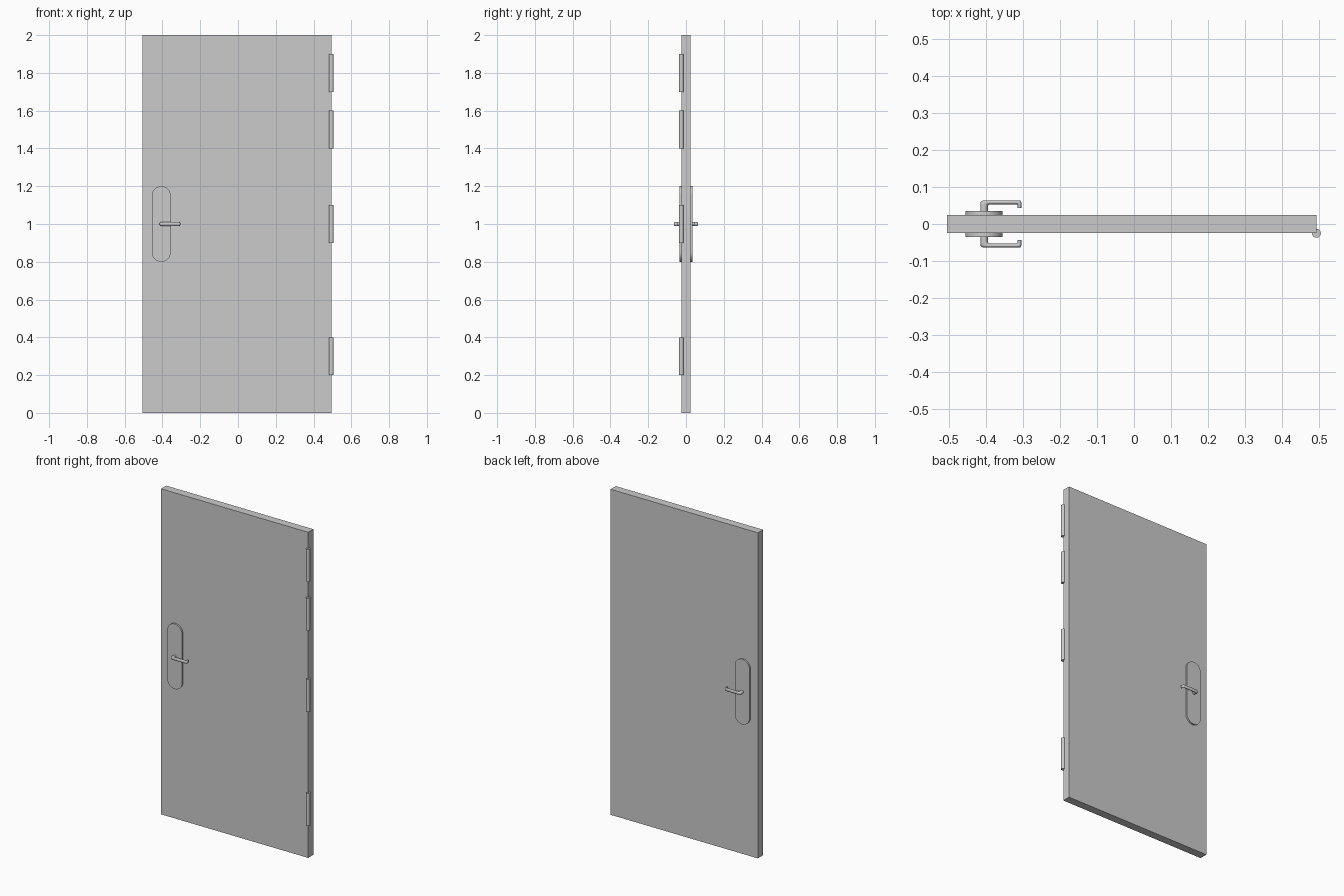
import bpy, bmesh
from math import sin, cos, pi, radians
from mathutils import Vector

if "Cube" in bpy.data.objects:
    bpy.data.objects.remove(bpy.data.objects["Cube"])

DOOR_L, DOOR_R, HALF_T = -0.506, 0.494, 0.025
LOCK_X, LOCK_Z = -0.406, 1.0


def finish(name, bm, mirror=False, smooth=True):
    bmesh.ops.recalc_face_normals(bm, faces=bm.faces[:])
    me = bpy.data.meshes.new(name)
    bm.to_mesh(me)
    bm.free()
    ob = bpy.data.objects.new(name, me)
    bpy.context.collection.objects.link(ob)
    if mirror:  # same part on both faces of the door
        mod = ob.modifiers.new("both_sides", 'MIRROR')
        mod.use_axis = (False, True, False)
        mod.use_mirror_merge = False
    if smooth:
        bpy.ops.object.select_all(action='DESELECT')
        ob.select_set(True)
        bpy.context.view_layer.objects.active = ob
        bpy.ops.object.shade_smooth_by_angle(angle=radians(40))
    return ob


def loft(bm, rings):
    # skin closed rings of points and cap both ends
    vs = [[bm.verts.new(p) for p in ring] for ring in rings]
    n = len(vs[0])
    for a, b in zip(vs, vs[1:]):
        for i in range(n):
            j = (i + 1) % n
            bm.faces.new((a[i], a[j], b[j], b[i]))
    bm.faces.new(vs[0])
    bm.faces.new(vs[-1])


# door leaf
bm = bmesh.new()
loft(bm, [[(DOOR_L, -HALF_T, z), (DOOR_R, -HALF_T, z),
           (DOOR_R, HALF_T, z), (DOOR_L, HALF_T, z)] for z in (0, 2)])
finish("door_leaf", bm, smooth=False)

# hinge barrels on the front right edge
for k, z0 in enumerate((0.2, 0.9, 1.4, 1.7)):
    bm = bmesh.new()
    loft(bm, [[(DOOR_R + 0.012 * cos(i * pi / 16), -HALF_T + 0.012 * sin(i * pi / 16), z)
               for i in range(32)] for z in (z0, z0 + 0.2)])
    finish(f"hinge_{k + 1}", bm)

# lock plates: stadium outline
outline = []
for cz, start in ((0.15, 0), (-0.15, pi)):
    for i in range(17):
        a = start + i * pi / 16
        outline.append((LOCK_X + 0.05 * cos(a), LOCK_Z + cz + 0.05 * sin(a)))
bm = bmesh.new()
loft(bm, [[(x, y, z) for x, z in outline] for y in (-HALF_T, -0.035)])
finish("lock_plate", bm, mirror=True)

# lever handles: elliptical sections between outer and inner (x, depth) points
sections = [
    ((-0.010, 0.030), (0.010, 0.030)),
    ((-0.010, 0.054), (0.010, 0.045)),
    ((-0.009, 0.059), (0.011, 0.049)),
    ((-0.006, 0.0625), (0.013, 0.052)),
    ((0.000, 0.064), (0.017, 0.053)),
    ((0.020, 0.064), (0.022, 0.053)),
    ((0.094, 0.064), (0.088, 0.053)),
    ((0.098, 0.063), (0.0895, 0.0525)),
    ((0.1005, 0.060), (0.0905, 0.051)),
    ((0.101, 0.056), (0.091, 0.049)),
    ((0.101, 0.043), (0.091, 0.043)),
]
rings = []
for (ox, od), (ix, d) in sections:
    outer = Vector((LOCK_X + ox, -od, LOCK_Z))
    inner = Vector((LOCK_X + ix, -d, LOCK_Z))
    mid, half = (outer + inner) / 2, (outer - inner) / 2
    rings.append([mid + half * cos(i * pi / 12) + Vector((0, 0, 0.01 * sin(i * pi / 12)))
                  for i in range(24)])
bm = bmesh.new()
loft(bm, rings)
finish("lever_handle", bm, mirror=True)
